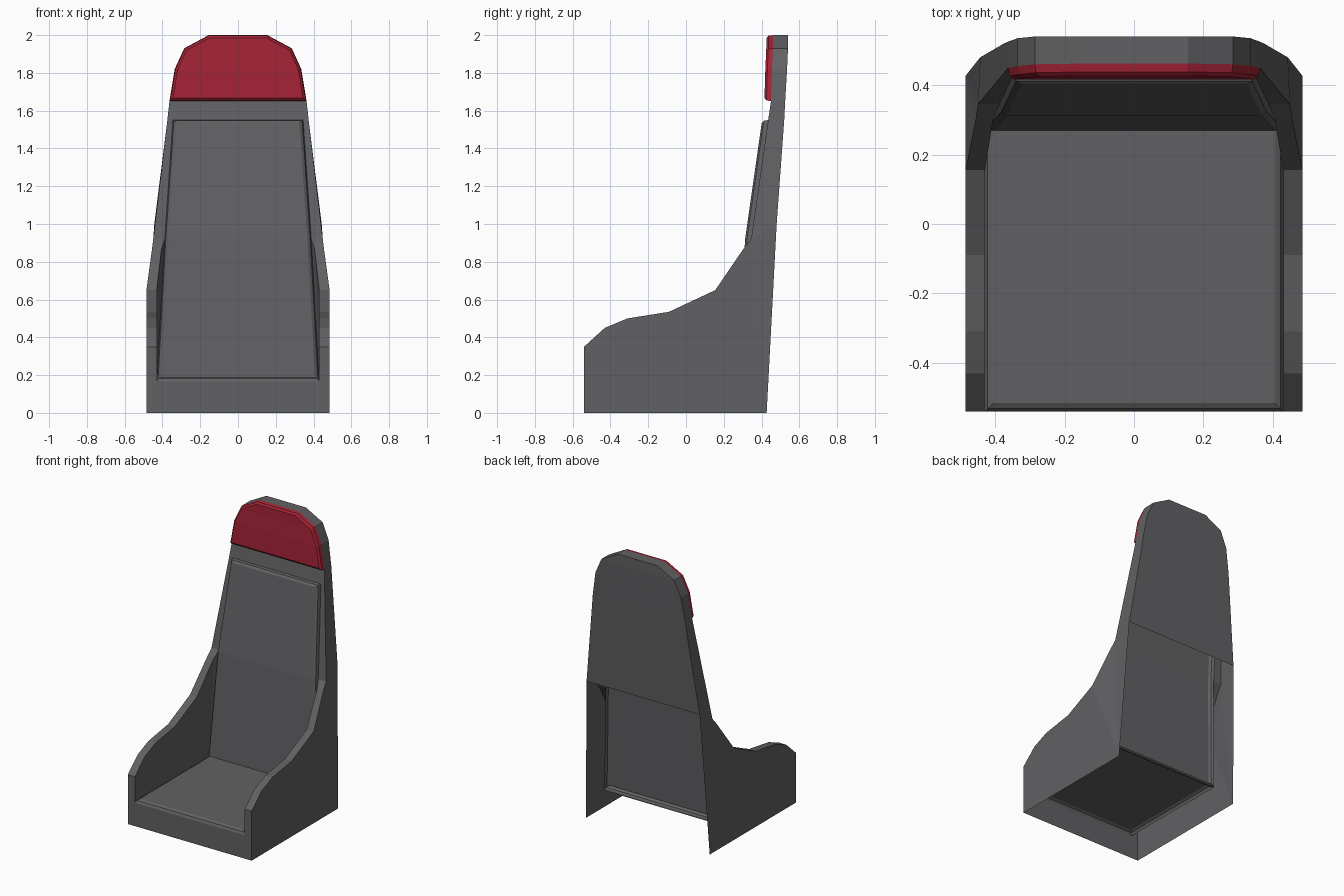
import bpy, bmesh

if "Cube" in bpy.data.objects:
    bpy.data.objects.remove(bpy.data.objects["Cube"])


def material(name, rgb):
    m = bpy.data.materials.new(name)
    m.diffuse_color = (*rgb, 1)
    m.use_nodes = True
    m.node_tree.nodes["Principled BSDF"].inputs["Base Color"].default_value = m.diffuse_color
    return m


GREY = material("dark grey", (0.120, 0.120, 0.126))
RED = material("deep red", (0.375, 0.017, 0.036))


def finish(name, bm, mat, mirror=False, recalc=True):
    if recalc:
        bmesh.ops.recalc_face_normals(bm, faces=bm.faces[:])
    me = bpy.data.meshes.new(name)
    bm.to_mesh(me)
    bm.free()
    me.materials.append(mat)
    ob = bpy.data.objects.new(name, me)
    bpy.context.collection.objects.link(ob)
    if mirror:
        ob.modifiers.new("mirror", 'MIRROR')
    return ob


def strip(bm, a, b):
    """Quads between two equally long point rows."""
    va, vb = [bm.verts.new(p) for p in a], [bm.verts.new(p) for p in b]
    for i in range(len(a) - 1):
        bm.faces.new((va[i], vb[i], vb[i + 1], va[i + 1]))
    return va, vb


def pad(name, rows, mat, steps):
    """Raised panel from rows of (half width, y, z); steps = (inset, rise) of its border."""
    bm = bmesh.new()
    strip(bm, [(-x, y, z) for x, y, z in rows], [(x, y, z) for x, y, z in rows])
    top = bm.faces[:]
    for inset, rise in steps:
        bm.normal_update()
        bmesh.ops.inset_region(bm, faces=top, thickness=inset, depth=rise,
                               use_boundary=True, use_even_offset=True)
    return finish(name, bm, mat, recalc=False)


# Side panels: outer sheet, rim strip and inner sheet, hollow behind
rim = [(-.54, .165, .485, .43), (-.54, .35, .485, .43), (-.43, .45, .485, .43),
       (-.31, .50, .485, .43), (-.09, .535, .485, .43), (.155, .65, .485, .43),
       (.305, .87, .455, .405), (.345, .92, .449, .388)]
bm = bmesh.new()
outer, inner = strip(bm, [(o, y, z) for y, z, o, i in rim], [(i, y, z) for y, z, o, i in rim])
back = [bm.verts.new(p) for p in ((.443, .48, 1.0), (.485, .427, 0), (.485, -.54, 0))]
sheets = [bm.faces.new(outer + back),
          bm.faces.new(inner + [bm.verts.new((.43, .30, .16))])]
bmesh.ops.triangulate(bm, faces=sheets)
finish("side_panels", bm, GREY, mirror=True)

# Front panel
bm = bmesh.new()
strip(bm, [(-.485, -.54, 0), (-.485, -.54, .165)], [(.485, -.54, 0), (.485, -.54, .165)])
finish("front_panel", bm, GREY, recalc=False)

# Upper back shell: half width, front y and z, back y and z, inner half width
shell = [(.449, .345, .92, .48, 1.0, .388), (.374, .435, 1.55, .52, 1.55, .345),
         (.363, .45, 1.65, .525, 1.65, 0), (.335, .455, 1.82, .535, 1.82, 0),
         (.285, .46, 1.93, .54, 1.93, 0), (.155, .462, 2.0, .54, 2.0, 0)]
bm = bmesh.new()
front = [(x, yf, zf) for x, yf, zf, yb, zb, i in shell]
rear = [(x - (.006 if zb == 1.0 else 0), yb, zb) for x, yf, zf, yb, zb, i in shell]
strip(bm, front, rear)                                            # side wall
strip(bm, rear, [(0, y, z) for x, y, z in rear])                  # back
strip(bm, front[:2], [(s[5], s[1], s[2]) for s in shell[:2]])     # border by cushion
strip(bm, front[1:3], [(0, y, z) for x, y, z in front[1:3]])      # front above cushion
strip(bm, [front[-1], rear[-1]], [(0,) + front[-1][1:], (0,) + rear[-1][1:]])  # top
bmesh.ops.remove_doubles(bm, verts=bm.verts[:], dist=1e-4)
finish("upper_back_shell", bm, GREY, mirror=True)

# Cushions and headrest
pad("seat_cushion", [(.43, -.54, .165), (.43, .30, .165)], GREY, [(.008, .017), (.016, .009)])
pad("back_cushion", [(.43, .30, .16), (.388, .345, .92), (.345, .435, 1.55)], GREY,
    [(.006, .022), (.015, .010)])
pad("headrest", [(s[0], s[1], s[2]) for s in shell[2:]], RED, [(.004, .024), (.012, .011)])
